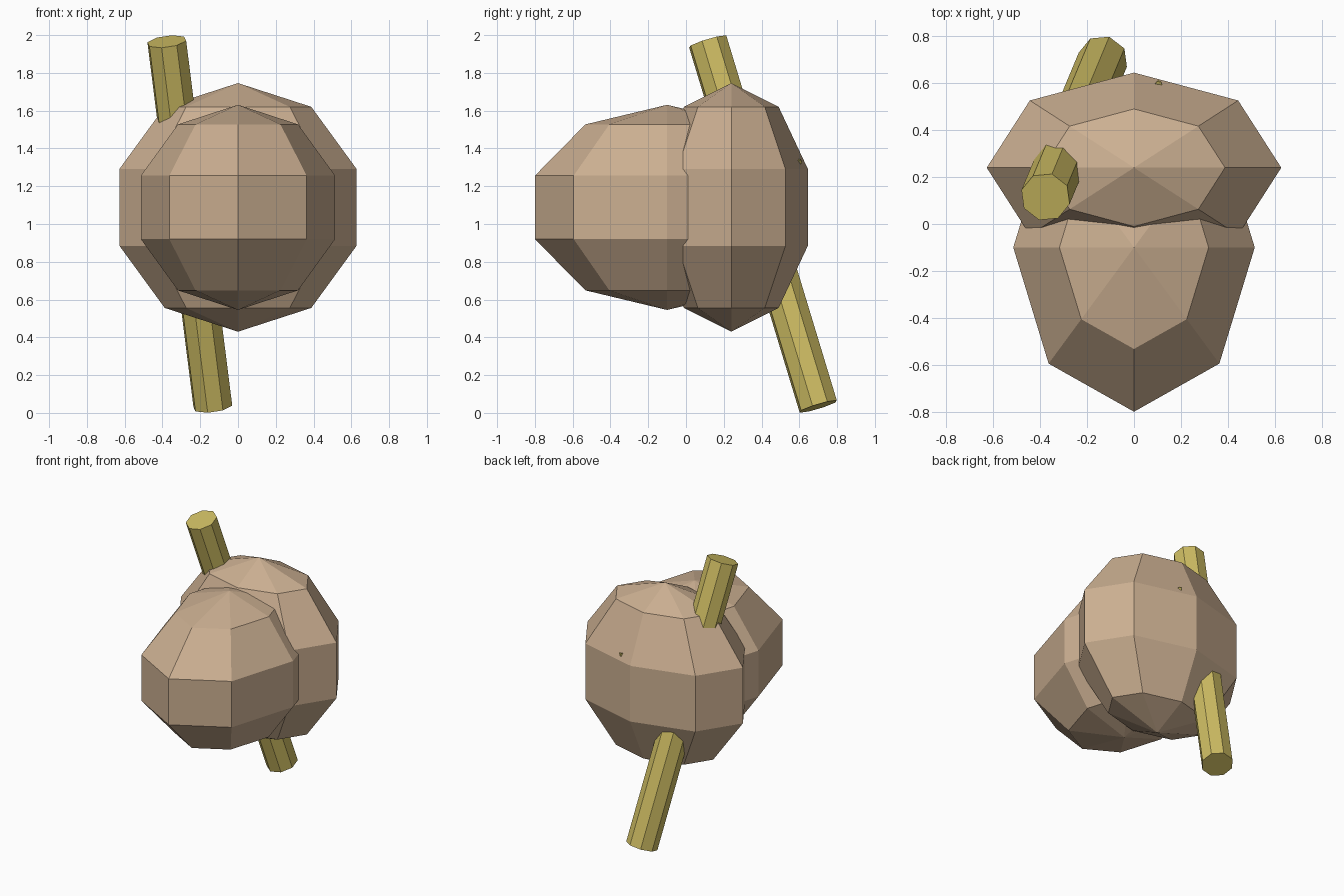
import bpy
from math import radians
from mathutils import Vector, Matrix

if "Cube" in bpy.data.objects:
    bpy.data.objects.remove(bpy.data.objects["Cube"])


def material(name, rgb):
    m = bpy.data.materials.new(name)
    m.diffuse_color = (*rgb, 1)
    m.use_nodes = True
    m.node_tree.nodes["Principled BSDF"].inputs["Base Color"].default_value = m.diffuse_color
    return m


tan = material("tan", (0.60, 0.43, 0.285))
straw = material("straw yellow", (0.62, 0.51, 0.125))


def finish(name, mat):
    obj = bpy.context.object
    obj.name = name
    obj.data.materials.append(mat)
    return obj


def lobe(name, centre, radii):
    """Coarse faceted ellipsoid."""
    bpy.ops.mesh.primitive_uv_sphere_add(segments=8, ring_count=5, radius=1)
    obj = finish(name, tan)
    obj.data.transform(Matrix.Translation(centre) @ Matrix.Diagonal((*radii, 1)))


def stick(name, start, end, radius, sides, spin=0, tip=None):
    """Straight prism (or taper) between two points."""
    start, end = Vector(start), Vector(end)
    axis = end - start
    bpy.ops.mesh.primitive_cone_add(vertices=sides, radius1=radius,
                                    radius2=radius if tip is None else tip,
                                    depth=axis.length)
    obj = finish(name, straw)
    turn = Vector((0, 0, 1)).rotation_difference(axis).to_matrix().to_4x4()
    obj.data.transform(Matrix.Translation((start + end) / 2) @ turn
                       @ Matrix.Rotation(radians(spin), 4, 'Z'))


# Two overlapping body lobes
lobe("back_lobe", (0, 0.24, 1.088), (0.66, 0.426, 0.658))
lobe("front_lobe", (0, -0.1, 1.088), (0.541, 0.736, 0.543))

# Long slanted stick passing through the back lobe
stick("slanted_stick", (-0.133, 0.70, 0.034), (-0.377, 0.115, 1.966), 0.107, 8, 29)

# Small splinter just breaking the rear surface
stick("splinter", (0.08, 0.52, 1.29), (0.106, 0.609, 1.337), 0.06, 3, 0, 0.012)
